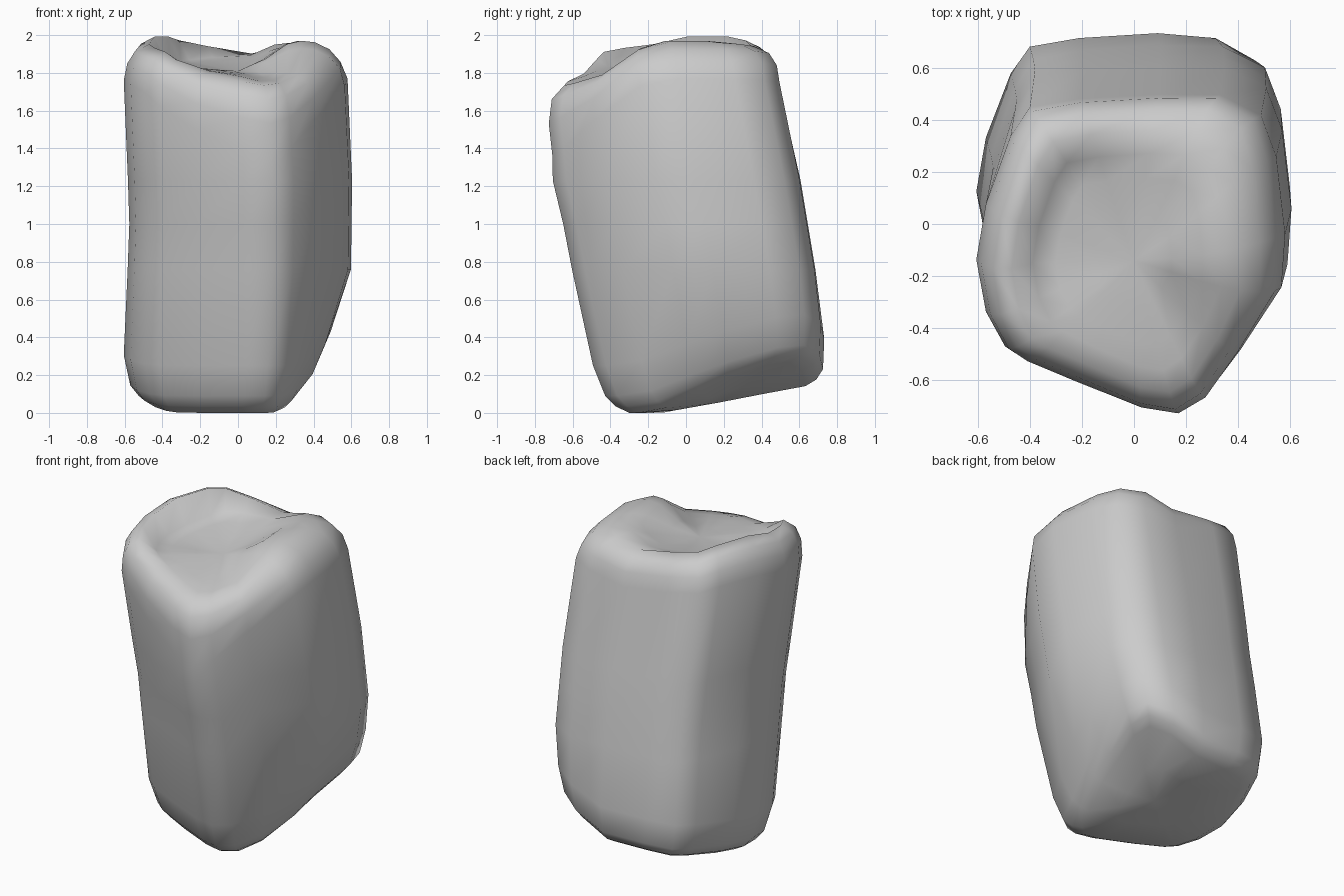
import bpy, bmesh

if "Cube" in bpy.data.objects:
    bpy.data.objects.remove(bpy.data.objects["Cube"])

# Mid-height cross-section (x, y) with the rim height above each point
SECTION = [
    (.18, -.65, 1.75), (.29, -.58, 1.76), (.42, -.38, 1.80), (.58, -.11, 1.93),
    (.595, .10, 1.97), (.56, .40, 1.97), (.50, .56, 1.96), (.34, .64, 1.95),
    (.10, .645, 1.91), (-.20, .625, 1.95), (-.38, .59, 1.98), (-.45, .48, 2.0),
    (-.54, .22, 2.0), (-.575, 0, 1.96), (-.54, -.20, 1.94), (-.47, -.34, 1.92),
    (-.40, -.40, 1.88), (-.22, -.50, 1.81), (.03, -.62, 1.77)]
BOWL = 1.81


def place(x, y, z, s):
    """Scale a section point, lean it forward with height, shape each side."""
    px, py = x, y
    if x < 0:    # pinched left waist
        px *= 1 + .09 * min(1, (abs(z - 1.05) / .6) ** 2)
    else:        # right side tapers at foot and crown
        foot = .2 + .35 * max(0, 1 - abs(y) / .55)
        px *= 1.01 - foot * max(0, .75 - z) - .6 * max(0, z - 1.8)
    if y > 0:    # crisper back rim
        py *= 1 + .4 * max(0, z - 1.7)
    else:        # fuller front towards the top
        py *= 1 + .07 * max(0, z - 1)
    return (px * s, py * s - .18 * (z - 1), z)


def base(x, y, s):
    """Underside: rises to the back and to the back right corner."""
    slope = .45 * max(0, min(1.1, y + .6))
    return .18 * max(0, s * y + .31) + slope * max(0, s * x - .09)


bm = bmesh.new()
rings = []


def add_ring(height, s):
    rings.append([bm.verts.new(place(x, y, height(x, y, r), s)) for x, y, r in SECTION])


# Underside and rounded lower edge
for lift, s in ((0, .38), (0, .74), (.035, .84), (.09, .91), (.25, .965)):
    add_ring(lambda x, y, r: base(x, y, min(s, .74)) + lift, s)
# Upright sides
for z, s in ((.76, .995), (1.0, 1), (1.23, 1.005)):
    add_ring(lambda x, y, r: z, s)
# Rounded shoulder up to the uneven rim, softer at the front
for drop, s in ((.2, .965), (.11, .935), (.045, .87), (.008, .75)):
    add_ring(lambda x, y, r: r - drop * (1 + 2.8 * max(0, -y - .3)), s)
# Hollow in the top, steep on the left and gentle on the right
for k, s in ((1.3, .62), (.9, .48), (.4, .25)):
    add_ring(lambda x, y, r: BOWL + (r - BOWL) * max(0, min(1, k * (.55 + .75 * x))), s)

# Skin the rings and close both ends
n = len(SECTION)
for a, b in zip(rings, rings[1:]):
    for i in range(n):
        j = (i + 1) % n
        bm.faces.new((a[i], a[j], b[j], b[i]))
bottom = bm.verts.new((0, .18, base(0, 0, 0)))
top = bm.verts.new((0, -.14, BOWL))
for i in range(n):
    j = (i + 1) % n
    bm.faces.new((rings[0][j], rings[0][i], bottom))
    bm.faces.new((rings[-1][i], rings[-1][j], top))
bmesh.ops.recalc_face_normals(bm, faces=bm.faces)
for f in bm.faces:
    f.smooth = True

mesh = bpy.data.meshes.new("boulder")
bm.to_mesh(mesh)
bm.free()
boulder = bpy.data.objects.new("boulder", mesh)
bpy.context.collection.objects.link(boulder)
